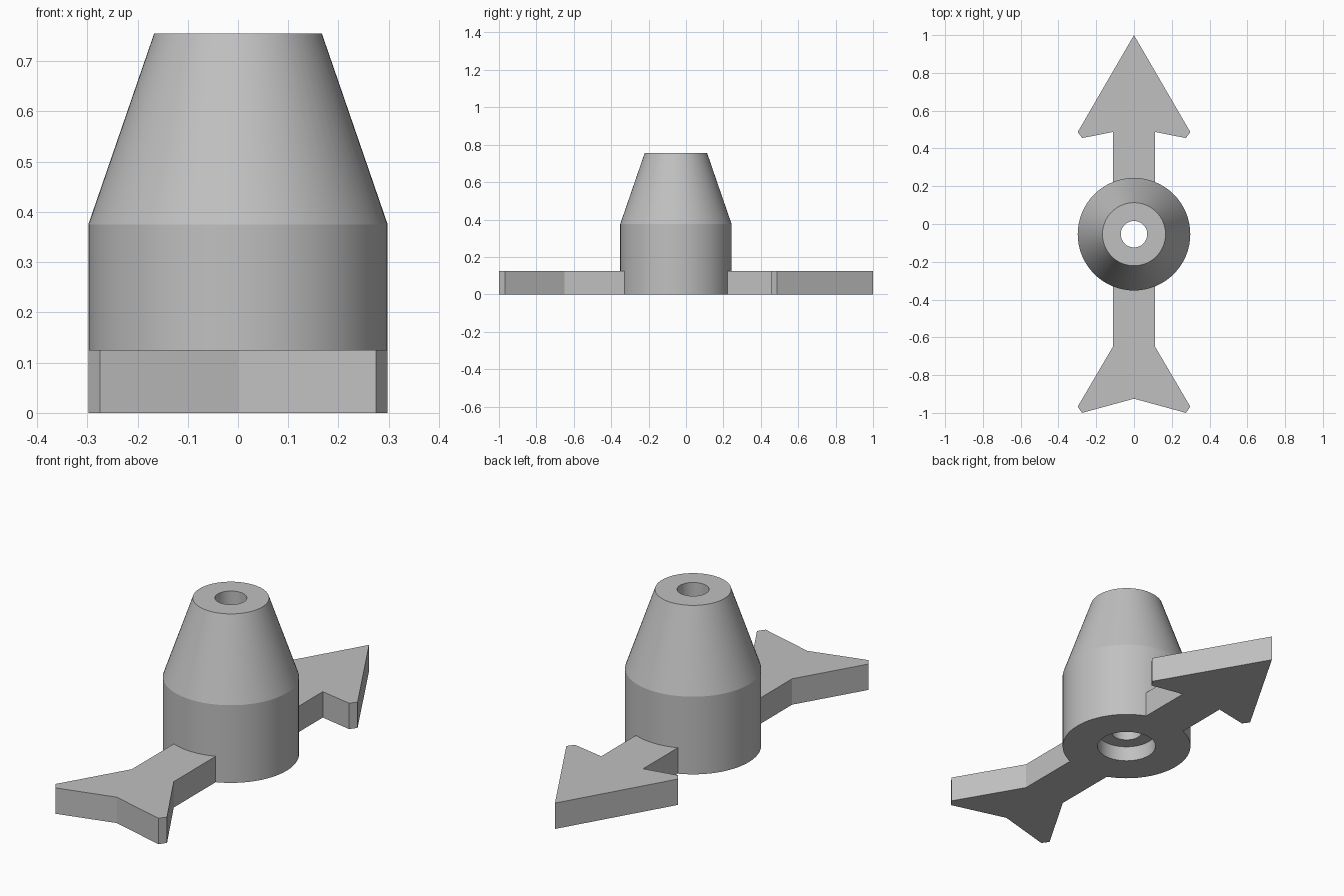
import bpy
import bmesh
import math

if "Cube" in bpy.data.objects:
    bpy.data.objects.remove(bpy.data.objects["Cube"], do_unlink=True)

HUB_Y = -0.054      # hub axis position along y
SEGMENTS = 64
PLATE_HEIGHT = 0.125

# Single grey plastic
grey = bpy.data.materials.new("light_grey")
grey.use_nodes = True
colour = (0.53, 0.53, 0.53, 1)
grey.diffuse_color = colour
grey.node_tree.nodes["Principled BSDF"].inputs["Base Color"].default_value = colour


def add_object(name, bm):
    bmesh.ops.recalc_face_normals(bm, faces=bm.faces)
    mesh = bpy.data.meshes.new(name)
    bm.to_mesh(mesh)
    bm.free()
    mesh.materials.append(grey)
    obj = bpy.data.objects.new(name, mesh)
    bpy.context.collection.objects.link(obj)
    return obj


def lathe(name, profile):
    """Revolve a closed (radius, z) profile around the z axis."""
    bm = bmesh.new()
    rings = []
    for i in range(SEGMENTS):
        a = math.tau * i / SEGMENTS
        rings.append([bm.verts.new((r * math.cos(a), r * math.sin(a), z))
                      for r, z in profile])
    n = len(profile)
    for i, ring in enumerate(rings):
        following = rings[(i + 1) % SEGMENTS]
        for j in range(n):
            k = (j + 1) % n
            bm.faces.new((ring[j], following[j], following[k], ring[k]))
    return add_object(name, bm)


def mirrored_plate(name, half):
    """Extrude an outline given by its +x half; points on x = 0 are shared."""
    outline = half + [(-x, y) for x, y in reversed(half) if x > 0]
    bm = bmesh.new()
    base = bm.faces.new([bm.verts.new((x, y, 0)) for x, y in outline])
    top = bmesh.ops.extrude_face_region(bm, geom=[base], use_keep_orig=True)
    verts = [v for v in top["geom"] if isinstance(v, bmesh.types.BMVert)]
    bmesh.ops.translate(bm, verts=verts, vec=(0, 0, PLATE_HEIGHT))
    return add_object(name, bm)


# Tapered hub with through bore and wider recess underneath
hub = lathe("hub", [(0.298, 0), (0.298, 0.375), (0.167, 0.755), (0.07, 0.755),
                    (0.07, 0.075), (0.135, 0.075), (0.135, 0)])
hub.location.y = HUB_Y
bpy.context.view_layer.objects.active = hub
hub.select_set(True)
bpy.ops.object.shade_smooth_by_angle(angle=math.radians(15))

# Pointer plates, each starting just inside the hub wall
inset = 0.275
mirrored_plate("arrow_head", [(0.112, HUB_Y + inset), (0.112, 0.487), (0.275, 0.455),
                              (0.298, 0.487), (0, 1)])
mirrored_plate("arrow_tail", [(0.112, HUB_Y - inset), (0.112, -0.65), (0.298, -0.967),
                              (0.275, -1), (0, -0.925)])
